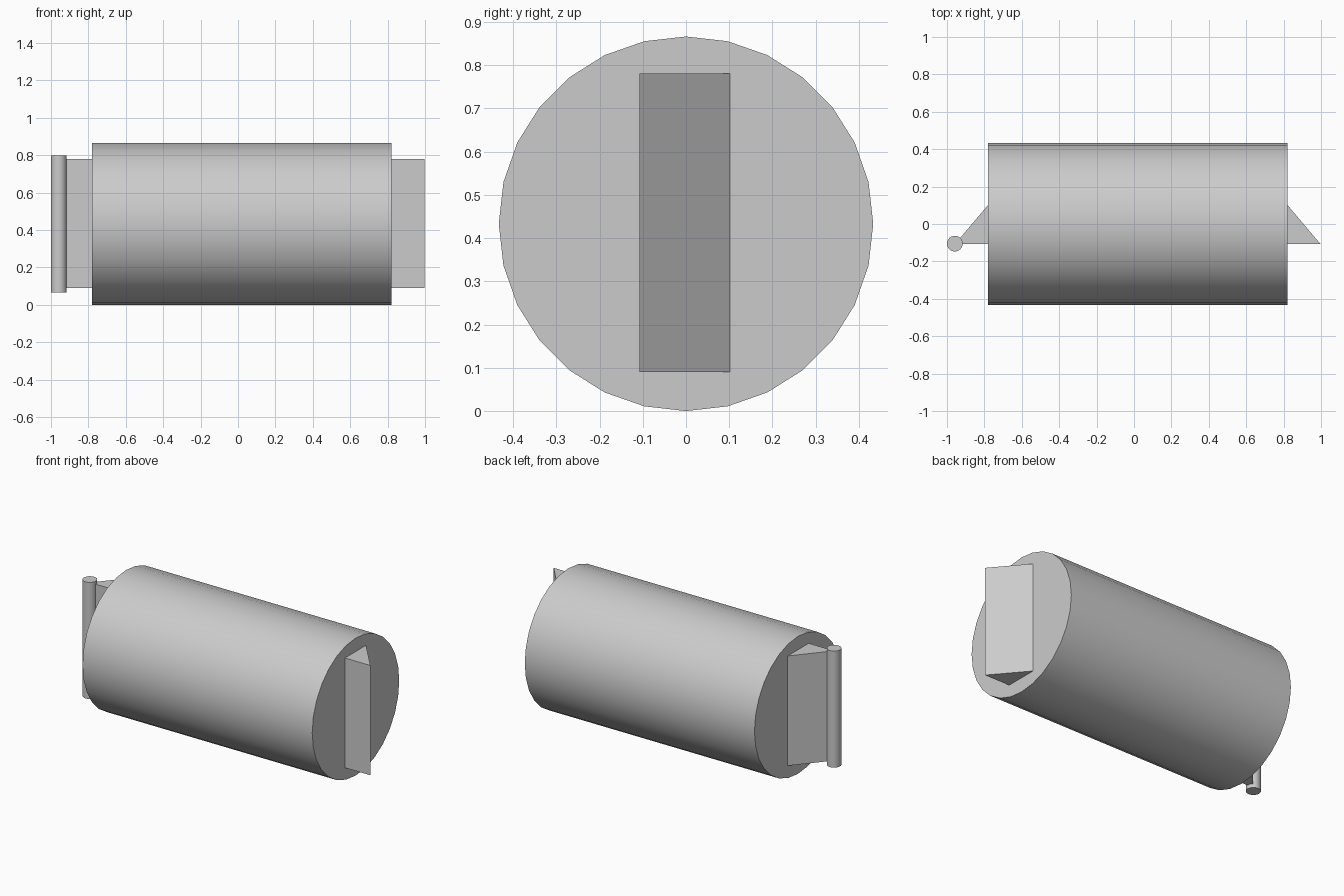
import bpy, bmesh, math
from mathutils import Matrix, Vector

cube = bpy.data.objects.get("Cube")
if cube:
    bpy.data.objects.remove(cube, do_unlink=True)

GREY = (0.6, 0.6, 0.6, 1)
grey = bpy.data.materials.new("light grey")
grey.use_nodes = True
grey.diffuse_color = GREY
grey.node_tree.nodes["Principled BSDF"].inputs["Base Color"].default_value = GREY

MID_Z = 0.433


def add_object(name, bm, smooth=False):
    bmesh.ops.recalc_face_normals(bm, faces=bm.faces[:])
    mesh = bpy.data.meshes.new(name)
    bm.to_mesh(mesh)
    bm.free()
    mesh.materials.append(grey)
    obj = bpy.data.objects.new(name, mesh)
    bpy.context.collection.objects.link(obj)
    if smooth:
        bpy.ops.object.select_all(action='DESELECT')
        obj.select_set(True)
        bpy.context.view_layer.objects.active = obj
        bpy.ops.object.shade_smooth_by_angle(angle=math.radians(30))


def cylinder(name, centre, radius, length, sides, along_x=False):
    bm = bmesh.new()
    matrix = Matrix.Translation(centre)
    if along_x:
        matrix = matrix @ Matrix.Rotation(math.pi / 2, 4, 'Y')
    bmesh.ops.create_cone(bm, cap_ends=True, segments=sides, radius1=radius,
                          radius2=radius, depth=length, matrix=matrix)
    add_object(name, bm, smooth=True)


def wedge(name, outline, bottom, top):
    bm = bmesh.new()
    face = bm.faces.new([bm.verts.new((x, y, bottom)) for x, y in outline])
    extruded = bmesh.ops.extrude_face_region(bm, geom=[face])["geom"]
    verts = [v for v in extruded if isinstance(v, bmesh.types.BMVert)]
    bmesh.ops.translate(bm, verts=verts, vec=Vector((0, 0, top - bottom)))
    add_object(name, bm)


# Horizontal drum with flat ends
cylinder("drum", (0.02, 0, MID_Z), 0.433, 1.6, 28, along_x=True)

# Triangular wedge on each end, mirrored about the drum's middle
for name, side in (("left_wedge", 1), ("right_wedge", -1)):
    base, tip = 0.02 + side * 0.8, 0.02 + side * 0.977
    wedge(name, [(base, 0.102), (base, -0.107), (tip, -0.107)], 0.09, 0.781)

# Upright rod at the tip of the right wedge
cylinder("hinge_rod", (-0.958, -0.105, MID_Z), 0.042, 0.734, 24)
